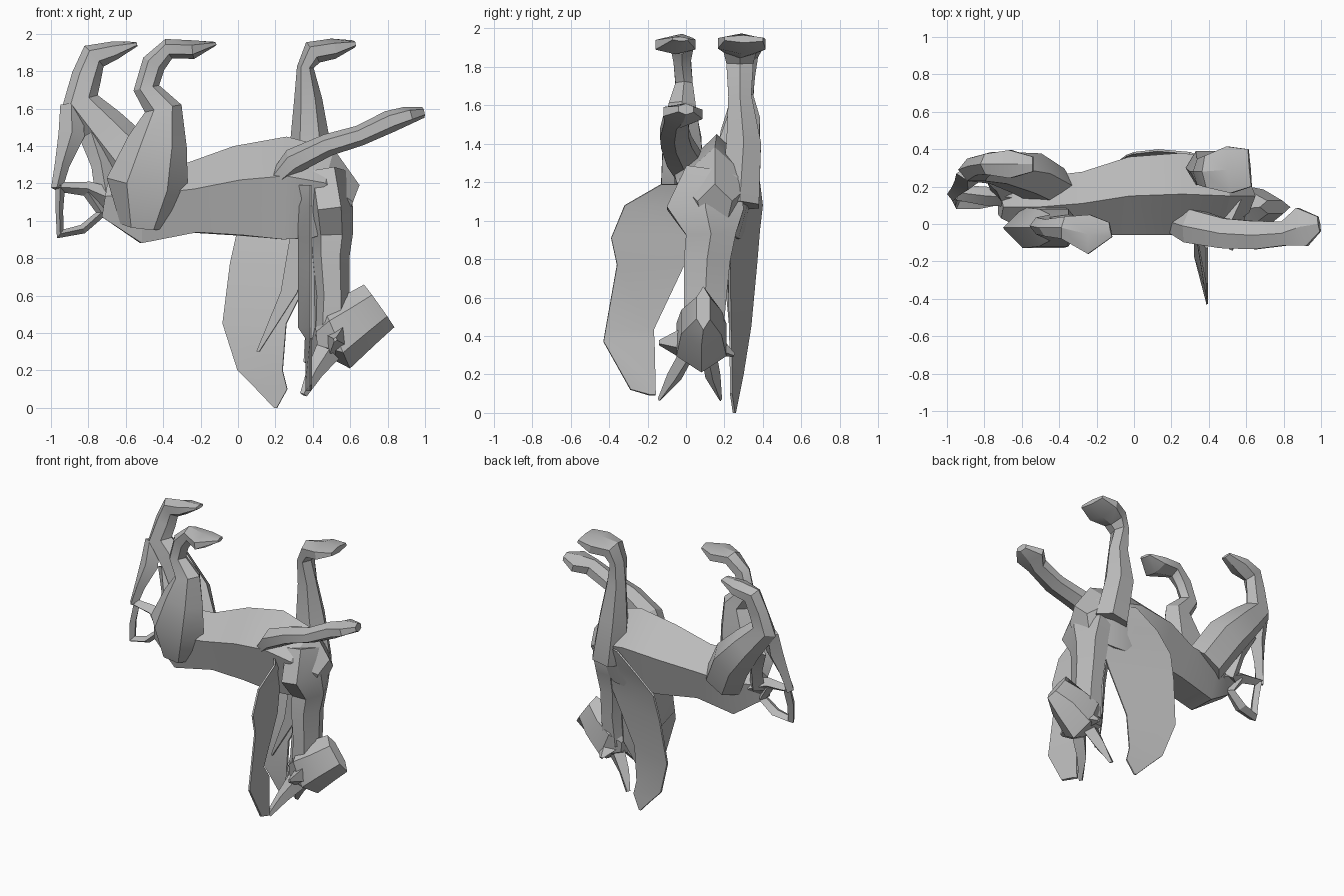
import bpy, bmesh, math
from mathutils import Vector

grey = bpy.data.materials.new("plain_grey")
grey.diffuse_color = (0.5, 0.5, 0.5, 1)


def finish(name, bm):
    bmesh.ops.recalc_face_normals(bm, faces=bm.faces)
    me = bpy.data.meshes.new(name)
    bm.to_mesh(me)
    bm.free()
    ob = bpy.data.objects.new(name, me)
    bpy.context.collection.objects.link(ob)
    me.materials.append(grey)
    bpy.ops.object.select_all(action='DESELECT')
    ob.select_set(True)
    bpy.context.view_layer.objects.active = ob
    bpy.ops.object.shade_smooth_by_angle(angle=math.radians(28))
    return ob


def loft(name, stations, sides=6, turn=math.pi / 6):
    """Tube through (x, y, z, half width along y, half depth) stations."""
    bm = bmesh.new()
    pts = [Vector(s[:3]) for s in stations]
    angles = [2 * math.pi * k / sides + turn for k in range(sides)]
    wide = max(abs(math.cos(a)) for a in angles)
    tall = max(abs(math.sin(a)) for a in angles)
    rings = []
    for i, s in enumerate(stations):
        tan = (pts[min(i + 1, len(pts) - 1)] - pts[max(i - 1, 0)]).normalized()
        side = Vector((0, 1, 0))
        side = (side - tan * side.dot(tan)).normalized()
        deep = tan.cross(side)
        rings.append([bm.verts.new(pts[i] + side * s[3] * math.cos(a) / wide
                                   + deep * s[4] * math.sin(a) / tall) for a in angles])
    for a, b in zip(rings, rings[1:]):
        for k in range(sides):
            n = (k + 1) % sides
            bm.faces.new((a[k], a[n], b[n], b[k]))
    bm.faces.new(rings[0])
    bm.faces.new(rings[-1])
    return finish(name, bm)


def blade(name, rows, thick=0.012):
    """Thin sheet between pairs of edge points."""
    bm = bmesh.new()
    vs = [(bm.verts.new(a), bm.verts.new(b)) for a, b in rows]
    for (a, b), (c, d) in zip(vs, vs[1:]):
        bm.faces.new((a, b, d, c))
    bmesh.ops.recalc_face_normals(bm, faces=bm.faces)
    bmesh.ops.solidify(bm, geom=bm.faces[:], thickness=thick)
    return finish(name, bm)


# Trunk with a peaked belly and flat back, and neck
loft("body", [(-0.715, .09, 1.10, .06, .10), (-0.52, .09, 1.068, .16, .232),
              (-0.25, .11, 1.103, .17, .207), (0.0, .15, 1.135, .21, .265),
              (0.25, .16, 1.146, .22, .304), (0.45, .15, 1.12, .20, .27),
              (0.60, .15, 1.062, .09, .138)], 5, math.pi / 2)
loft("neck", [(0.46, .14, 1.25, .14, .12), (0.49, .10, 1.06, .20, .125),
              (0.50, .13, .93, .13, .115), (0.495, .11, .8, .12, .10),
              (0.505, .10, .6, .11, .09), (0.50, .09, .38, .10, .10)])

# Head, cheeks and ears
loft("head", [(0.42, .08, .37, .08, .07), (0.525, .08, .38, .13, .185),
              (0.65, .08, .47, .105, .155), (0.755, .09, .545, .035, .14)])
for side, y, z in ((-1, -.14, .365), (1, .25, .30)):
    label = "near" if side < 0 else "far"
    loft(label + "_cheek", [(0.53, .07 + side * .06, .36, .07, .11), (0.52, y, z, .01, .015)], 4, 0)
    ear_y = -.14 if side < 0 else .18
    loft(label + "_ear", [(0.48, .06 + side * .06, .30, .04, .07),
                          (0.41, .04 + side * .10, .19, .04, .045),
                          (0.35, ear_y, .07, .008, .02)], 4, 0)

# Mane along the back of the neck
loft("mane", [(0.38, .15, .98, .04, .05), (0.41, .13, .7, .04, .05),
              (0.41, .10, .42, .05, .05), (0.37, .05, .24, .02, .02)], 4, 0)

# Front legs with hooves
loft("far_front_leg", [(0.44, .28, 1.08, .10, .13), (0.385, .30, 1.40, .09, .11),
                       (0.375, .28, 1.65, .06, .075), (0.36, .28, 1.82, .07, .045),
                       (0.40, .28, 1.90, .085, .065), (0.51, .29, 1.92, .125, .055),
                       (0.62, .30, 1.945, .10, .02)])
loft("near_front_leg", [(0.16, .03, 1.18, .05, .03), (0.30, -.01, 1.32, .09, .07),
                        (0.48, -.05, 1.405, .08, .06), (0.65, -.06, 1.455, .075, .055),
                        (0.81, -.05, 1.53, .065, .06), (0.90, -.015, 1.56, .105, .05),
                        (0.99, 0.0, 1.58, .04, .03)])

# Hind legs with hooves
loft("near_hind_leg", [(-0.51, .02, .97, .08, .12), (-0.485, -.02, 1.19, .11, .22),
                       (-0.43, -.02, 1.42, .10, .16), (-0.40, -.02, 1.60, .07, .10),
                       (-0.49, -.01, 1.71, .045, .07), (-0.45, -.02, 1.84, .045, .065),
                       (-0.37, -.02, 1.92, .06, .055), (-0.24, -.055, 1.915, .105, .05),
                       (-0.125, -.03, 1.945, .04, .012)])
loft("far_hind_leg", [(-0.45, .20, 1.12, .10, .15), (-0.57, .27, 1.33, .11, .15),
                      (-0.72, .30, 1.50, .085, .12), (-0.845, .29, 1.64, .06, .10),
                      (-0.81, .31, 1.77, .05, .08), (-0.77, .32, 1.88, .055, .075),
                      (-0.66, .32, 1.91, .075, .05), (-0.54, .32, 1.945, .04, .012)])

# Curled tail
loft("tail_strand", [(-0.89, .27, 1.62, .04, .06), (-0.89, .23, 1.46, .05, .07),
                     (-0.94, .19, 1.30, .04, .04), (-0.97, .16, 1.17, .04, .03)], 4, 0)
loft("tail_root", [(-0.64, .14, 1.10, .05, .07), (-0.80, .15, 1.17, .05, .04),
                   (-0.96, .17, 1.18, .04, .025)], 4, 0)
loft("tail_loop", [(-0.95, .17, 1.18, .04, .025), (-0.955, .13, 1.05, .04, .02),
                   (-0.95, .12, .93, .04, .03), (-0.83, .13, .955, .05, .025),
                   (-0.73, .14, 1.04, .04, .03), (-0.80, .15, 1.15, .04, .03)], 4, 0)
loft("tail_link", [(-0.78, .27, 1.46, .05, .07), (-0.73, .22, 1.30, .05, .055),
                   (-0.70, .16, 1.12, .05, .06)], 4, 0)

# Wings hanging below the back
far_rows = [(1.20, .30, .385, .52, .30), (1.08, .13, .40, .52, .27), (.95, .0, .385, .50, .24),
            (.77, -.04, .37, .42, .23), (.45, -.08, .34, .26, .235), (.20, 0.0, .30, .24, .24),
            (.10, .10, .28, .265, .24), (.0, .195, .26, .21, .255)]
blade("far_wing", [((a, b, z), (c, d, z)) for z, a, b, c, d in far_rows])
blade("far_wing_feather", [((.28, .22, .92), (.36, .21, .92)), ((.23, .23, .62), (.32, .22, .62)),
                           ((.10, .26, .30), (.115, .25, .30))])
near_rows = [(1.19, -.13, -.04), (1.08, -.32, .02), (.91, -.39, .01), (.77, -.36, -.01),
             (.43, -.42, -.17), (.37, -.43, -.165), (.12, -.29, -.16), (.09, -.19, -.16)]
blade("near_wing", [((.385, a, z), (.32 + .04 * (z < .4), b, z)) for z, a, b in near_rows])
